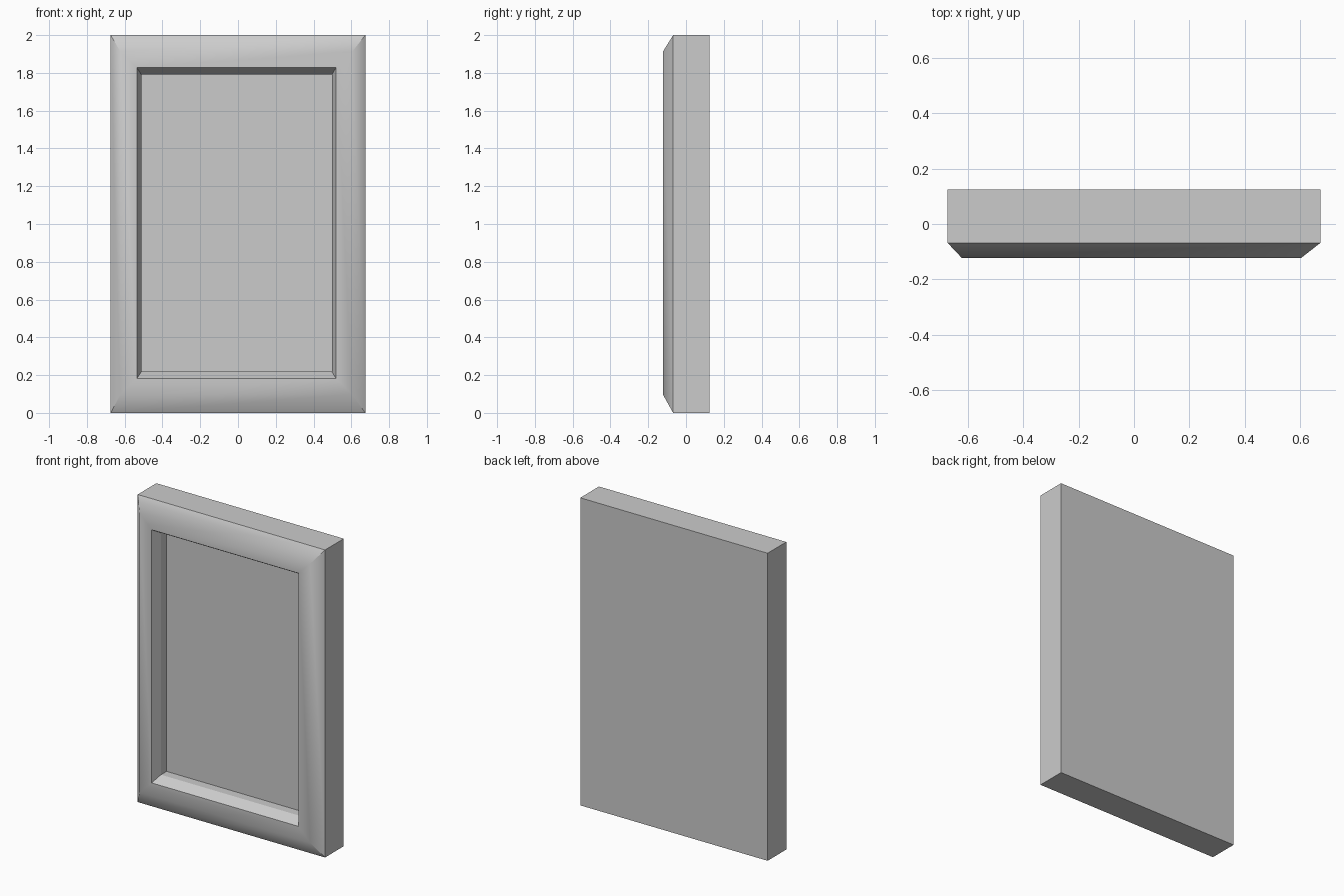
import bpy
import bmesh

cube = bpy.data.objects.get("Cube")
if cube:
    bpy.data.objects.remove(cube, do_unlink=True)

# One plain grey for the whole frame
grey = bpy.data.materials.new("light_grey")
grey.use_nodes = True
colour = (0.6, 0.6, 0.6, 1.0)
grey.diffuse_color = colour
grey.node_tree.nodes["Principled BSDF"].inputs["Base Color"].default_value = colour


def build_from_loops(name, loops, soft_loops=(), cap_first=False, cap_last=False):
    """Bridge rectangular loops (x0, x1, z0, z1, y) into a shell."""
    bm = bmesh.new()
    rings = []
    for x0, x1, z0, z1, y in loops:
        corners = ((x0, z0), (x1, z0), (x1, z1), (x0, z1))
        rings.append([bm.verts.new((x, y, z)) for x, z in corners])
    for a, b in zip(rings, rings[1:]):
        for i in range(4):
            j = (i + 1) % 4
            bm.faces.new((a[i], a[j], b[j], b[i]))
    if cap_first:
        bm.faces.new(rings[0])
    if cap_last:
        bm.faces.new(rings[-1])
    bmesh.ops.recalc_face_normals(bm, faces=bm.faces)

    # Smooth rolled rim, crisp edges everywhere else
    for face in bm.faces:
        face.smooth = True
    for edge in bm.edges:
        edge.smooth = False
    for k in soft_loops:
        for i in range(4):
            bm.edges.get((rings[k][i], rings[k][(i + 1) % 4])).smooth = True
            # mitre line across the flat rim
            bm.edges.get((rings[k][i], rings[k + 1][i])).smooth = True

    mesh = bpy.data.meshes.new(name)
    bm.to_mesh(mesh)
    bm.free()
    mesh.materials.append(grey)
    obj = bpy.data.objects.new(name, mesh)
    bpy.context.collection.objects.link(obj)
    return obj


HALF_W, HEIGHT = 0.674, 2.0
BACK, SIDE_FRONT, FRONT = 0.124, -0.068, -0.122
LIP, PANEL = -0.06, -0.003

outline = (-HALF_W, HALF_W, 0.0, HEIGHT)
rim = (-0.623, 0.605, 0.097, 1.913)
opening = (-0.536, 0.519, 0.182, 1.828)
recess = (-0.512, 0.497, 0.218, 1.791)

# Back, sides, sloped rim, flat front, bevelled lip, recess wall and panel
build_from_loops(
    "picture_frame",
    [
        (*outline, BACK),
        (*outline, SIDE_FRONT),
        (*rim, FRONT),
        (*opening, FRONT),
        (*recess, LIP),
        (*recess, PANEL),
    ],
    soft_loops=(2,),
    cap_first=True,
    cap_last=True,
)
